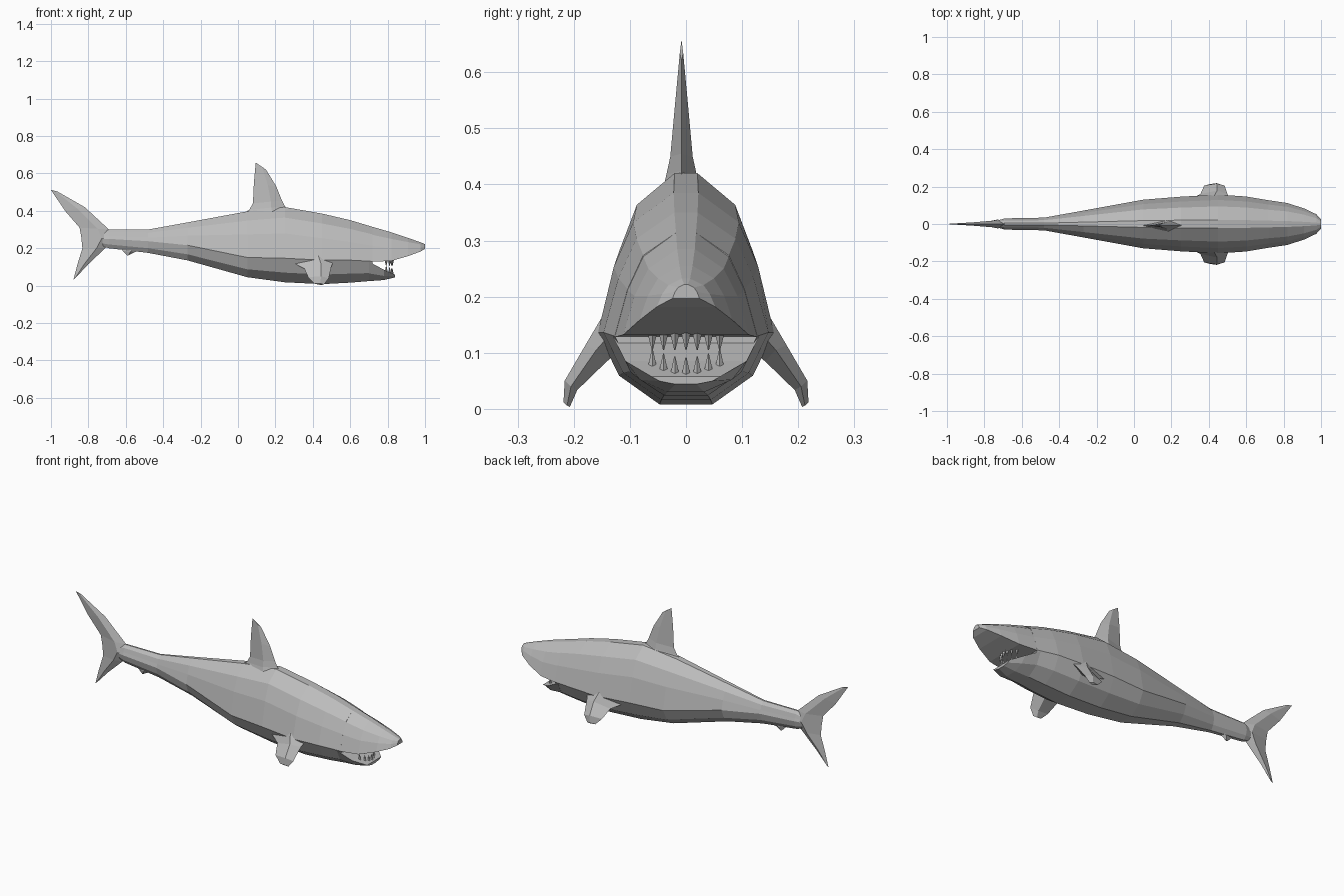
import bpy
import bmesh
from mathutils import Vector

cube = bpy.data.objects.get("Cube")
if cube:
    bpy.data.objects.remove(cube, do_unlink=True)

grey = bpy.data.materials.new("shark_grey")
grey.use_nodes = True
colour = (0.5, 0.5, 0.5, 1)
grey.diffuse_color = colour
grey.node_tree.nodes["Principled BSDF"].inputs["Base Color"].default_value = colour


def loft(name, rings):
    """Skin a list of equal-sized closed rings and cap both ends."""
    bm = bmesh.new()
    rows = [[bm.verts.new(p) for p in ring] for ring in rings]
    n = len(rows[0])
    for a, b in zip(rows, rows[1:]):
        for i in range(n):
            j = (i + 1) % n
            bm.faces.new((a[i], a[j], b[j], b[i]))
    bm.faces.new(rows[0])
    bm.faces.new(rows[-1])
    bmesh.ops.recalc_face_normals(bm, faces=bm.faces)
    mesh = bpy.data.meshes.new(name)
    bm.to_mesh(mesh)
    bm.free()
    mesh.materials.append(grey)
    ob = bpy.data.objects.new(name, mesh)
    bpy.context.collection.objects.link(ob)
    return ob


def section(x, top, bottom, width, half):
    """Mirror a half section, given as fractions of width and height."""
    pts = [(y * width, bottom + z * (top - bottom)) for y, z in half]
    return [(x, y, z) for y, z in pts] + [(x, -y, z) for y, z in reversed(pts)]


def fin(name, sections, normal):
    """Diamond-section fin from (leading point, trailing point, thickness)."""
    n = Vector(normal).normalized()
    rings = []
    for lead, trail, thick in sections:
        a, b = Vector(lead), Vector(trail)
        mid = a.lerp(b, 0.38)
        rings.append([a, mid + n * thick, b, mid - n * thick])
    return loft(name, rings)


def flat_fin(name, sections, y=0.0):
    return fin(name, [((a, y, b), (c, y, d), t) for a, b, c, d, t in sections], (0, 1, 0))


# Body: x, top, bottom, half width, height of widest point
body = [
    (-0.74, 0.28, 0.215, 0.016, 0.5),
    (-0.69, 0.30, 0.20, 0.030, 0.5),
    (-0.48, 0.30, 0.175, 0.034, 0.5),
    (-0.27, 0.338, 0.135, 0.072, 0.4),
    (0.05, 0.397, 0.045, 0.130, 0.3),
    (0.25, 0.42, 0.018, 0.146, 0.32),
    (0.45, 0.385, 0.008, 0.157, 0.34),
    (0.60, 0.35, 0.016, 0.147, 0.36),
    (0.72, 0.314, 0.026, 0.127, 0.36),
]
loft("body", [section(x, t, b, w, [(0.14, 1), (0.6, 0.86), (0.82, 0.65), (1, k),
                                   (0.76, k * 0.4), (0.3, 0)])
              for x, t, b, w, k in body])

# Snout above the mouth
snout = [
    (0.72, 0.314, 0.128, 0.127),
    (0.82, 0.285, 0.132, 0.112),
    (0.91, 0.255, 0.158, 0.083),
    (0.975, 0.232, 0.182, 0.052),
    (1.0, 0.222, 0.197, 0.024),
]
loft("snout", [section(*s, [(0.14, 1), (0.6, 0.77), (0.82, 0.45), (1, 0)]) for s in snout])

# Lower jaw
jaw = [
    (0.70, 0.128, 0.024, 0.130),
    (0.78, 0.085, 0.030, 0.108),
    (0.84, 0.058, 0.044, 0.062),
]
loft("lower_jaw", [section(*s, [(1, 1), (0.76, 0.4), (0.3, 0)]) for s in jaw])

# Teeth along both jaws
for label, z0, z1 in (("lower", 0.055, 0.092), ("upper", 0.137, 0.105)):
    for i in range(-3, 4):
        y = i * 0.02
        x = 0.825 - 9 * y * y
        lift = 4 * y * y if label == "lower" else 0
        rings = []
        for z, r in ((z0, 0.009), (z1, 0.001)):
            rings.append([(x + r, y, z + lift), (x, y + r, z + lift),
                          (x - r, y, z + lift), (x, y - r, z + lift)])
        loft(f"{label}_tooth_{i + 4}", rings)

# Dorsal fin
flat_fin("dorsal_fin", [
    (0.30, 0.385, 0.00, 0.37, 0.036),
    (0.25, 0.425, 0.06, 0.405, 0.027),
    (0.235, 0.455, 0.08, 0.44, 0.020),
    (0.205, 0.53, 0.085, 0.55, 0.012),
    (0.15, 0.62, 0.095, 0.658, 0.003),
], y=-0.008)

# Tail fin, from lower tip to upper tip
flat_fin("tail_fin", [
    (-0.865, 0.045, -0.88, 0.032, 0.002),
    (-0.80, 0.115, -0.858, 0.115, 0.008),
    (-0.71, 0.20, -0.832, 0.20, 0.018),
    (-0.66, 0.25, -0.838, 0.26, 0.024),
    (-0.69, 0.30, -0.847, 0.31, 0.018),
    (-0.82, 0.42, -0.925, 0.40, 0.009),
    (-0.965, 0.503, -1.0, 0.512, 0.002),
])

# Small fin under the tail
flat_fin("anal_fin", [
    (-0.48, 0.22, -0.64, 0.215, 0.018),
    (-0.55, 0.18, -0.615, 0.185, 0.012),
    (-0.58, 0.165, -0.59, 0.16, 0.003),
])

# Pectoral fins
for side, s in (("left", 1), ("right", -1)):
    fin(f"{side}_pectoral_fin", [
        ((0.52, s * 0.12, 0.15), (0.28, s * 0.125, 0.13), 0.035),
        ((0.50, s * 0.16, 0.105), (0.355, s * 0.16, 0.09), 0.024),
        ((0.485, s * 0.205, 0.04), (0.375, s * 0.205, 0.045), 0.014),
        ((0.46, s * 0.212, 0.006), (0.41, s * 0.214, 0.010), 0.007),
    ], (0, s * 0.8, 0.6))
